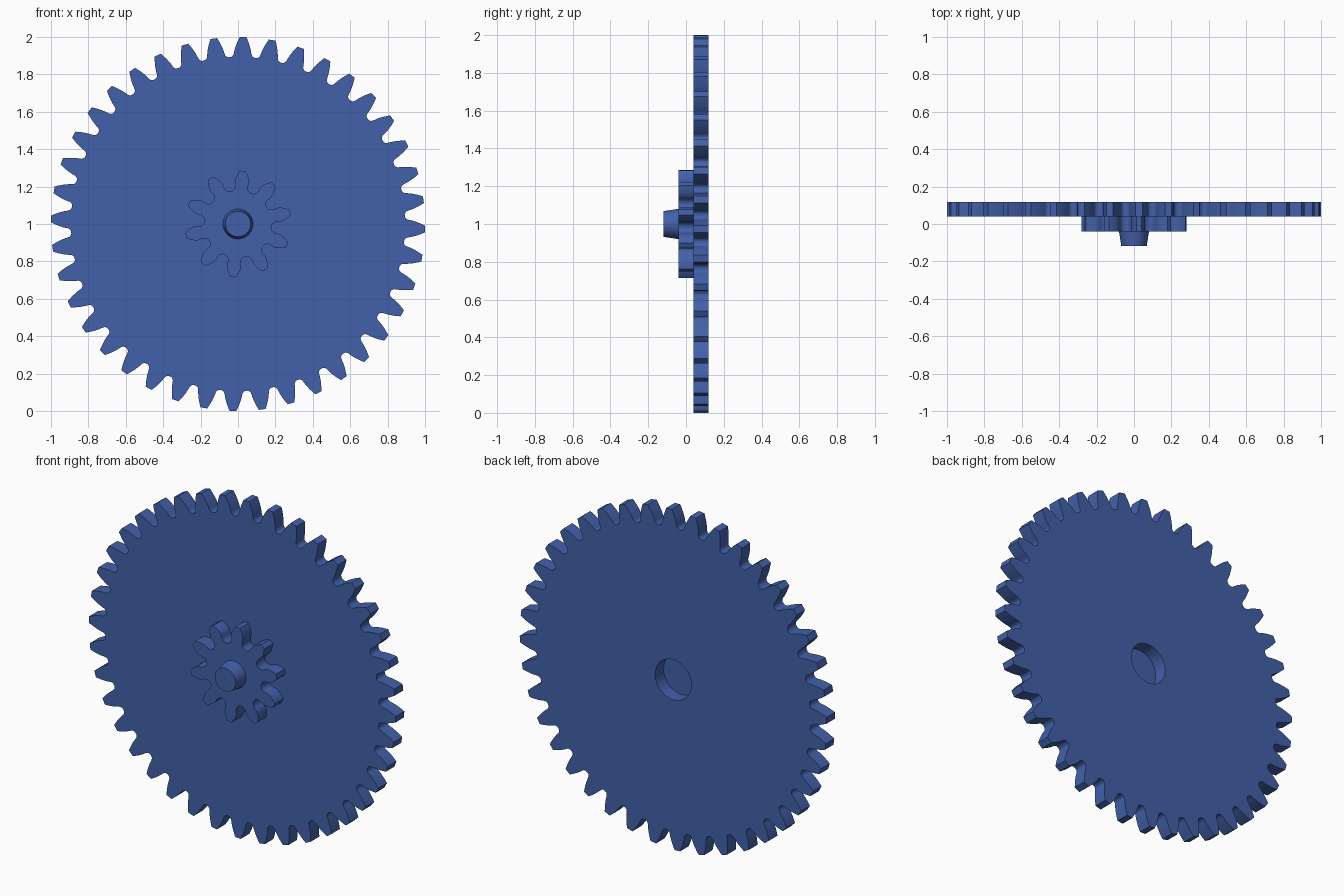
import bpy, bmesh
from math import sin, cos, tan, pi, acos, atan2, hypot, radians
from mathutils import Matrix

if "Cube" in bpy.data.objects:
    bpy.data.objects.remove(bpy.data.objects["Cube"])

M = 1 / 21               # gear module: 40 teeth give an outer radius of 1
PA = radians(20)         # pressure angle
T = 0.0793               # thickness of each of the three layers

blue = bpy.data.materials.new("blue_plastic")
blue.diffuse_color = (0.055, 0.12, 0.40, 1)
blue.use_nodes = True
blue.node_tree.nodes["Principled BSDF"].inputs["Base Color"].default_value = blue.diffuse_color


def half_gap(teeth):
    """Polar points (r, angle from gap centre) from the root up to the tooth tip."""
    rp, ra = teeth * M / 2, (teeth / 2 + 1) * M
    rb = rp * cos(PA)

    def involute_gap(r):
        a = acos(min(1, rb / r))
        return pi / teeth - (pi / 2 / teeth + tan(PA) - PA - (tan(a) - a))

    # root fillet swept by a round-tipped rack cutter
    rho = 0.38 * M
    d = 1.25 * M - rho
    c = pi * M / 4 - d * tan(PA) - rho / cos(PA)
    pts, n = [], 12
    for i in range(n + 1):
        u = d / tan(PA) * (i / n) ** 1.5
        k = 1 + rho / hypot(u, d)
        x, y = u * k, rp - d * k
        r, a = hypot(x, y), atan2(x, y) - (u - c) / rp
        if teeth < 17 and r > rb and a < involute_gap(r):
            break
        pts.append((r, a))
    # involute flank
    r0 = max(pts[-1][0], rb)
    for i in range(1, 7):
        r = r0 + (ra - r0) * i / 6
        pts.append((r, involute_gap(r)))
    return pts


def gear_outline(teeth, phase):
    half = half_gap(teeth)
    gap = [(r, -a) for r, a in reversed(half)] + half
    out = []
    for k in range(teeth):
        mid = phase + (k + 0.5) * 2 * pi / teeth
        out += [(r * sin(mid + a), 1 + r * cos(mid + a)) for r, a in gap]
    return out


def finish(bm, name):
    bmesh.ops.recalc_face_normals(bm, faces=bm.faces)
    mesh = bpy.data.meshes.new(name)
    bm.to_mesh(mesh)
    bm.free()
    mesh.materials.append(blue)
    ob = bpy.data.objects.new(name, mesh)
    bpy.context.collection.objects.link(ob)
    bpy.ops.object.select_all(action='DESELECT')
    ob.select_set(True)
    bpy.context.view_layer.objects.active = ob
    bpy.ops.object.shade_smooth_by_angle(angle=radians(25))


def plate(name, loops, y0, y1):
    """Fill the outline (later loops are holes) and extrude from y0 to y1."""
    bm = bmesh.new()
    for loop in loops:
        vs = [bm.verts.new((x, y0, z)) for x, z in loop]
        for i, v in enumerate(vs):
            bm.edges.new((v, vs[i - 1]))
    bmesh.ops.triangle_fill(bm, edges=bm.edges[:], use_beauty=True, normal=(0, -1, 0))
    ext = bmesh.ops.extrude_face_region(bm, geom=bm.faces[:])
    moved = [g for g in ext["geom"] if isinstance(g, bmesh.types.BMVert)]
    bmesh.ops.translate(bm, verts=moved, vec=(0, y1 - y0, 0))
    finish(bm, name)


# large gear with a round socket in the back
hole = [(0.118 * sin(2 * pi * i / 48), 1 + 0.118 * cos(2 * pi * i / 48)) for i in range(48)]
plate("large_gear", [gear_outline(40, radians(1.54)), hole], T / 2, 1.5 * T)

# small gear, closing the socket
plate("small_gear", [gear_outline(10, radians(5.35))], -T / 2, T / 2)

# tapered axle peg on the front
bm = bmesh.new()
bmesh.ops.create_cone(bm, cap_ends=True, segments=48, radius1=0.08, radius2=0.068, depth=T,
                      matrix=Matrix.Translation((0, -T, 1)) @ Matrix.Rotation(pi / 2, 4, 'X'))
finish(bm, "axle_peg")
